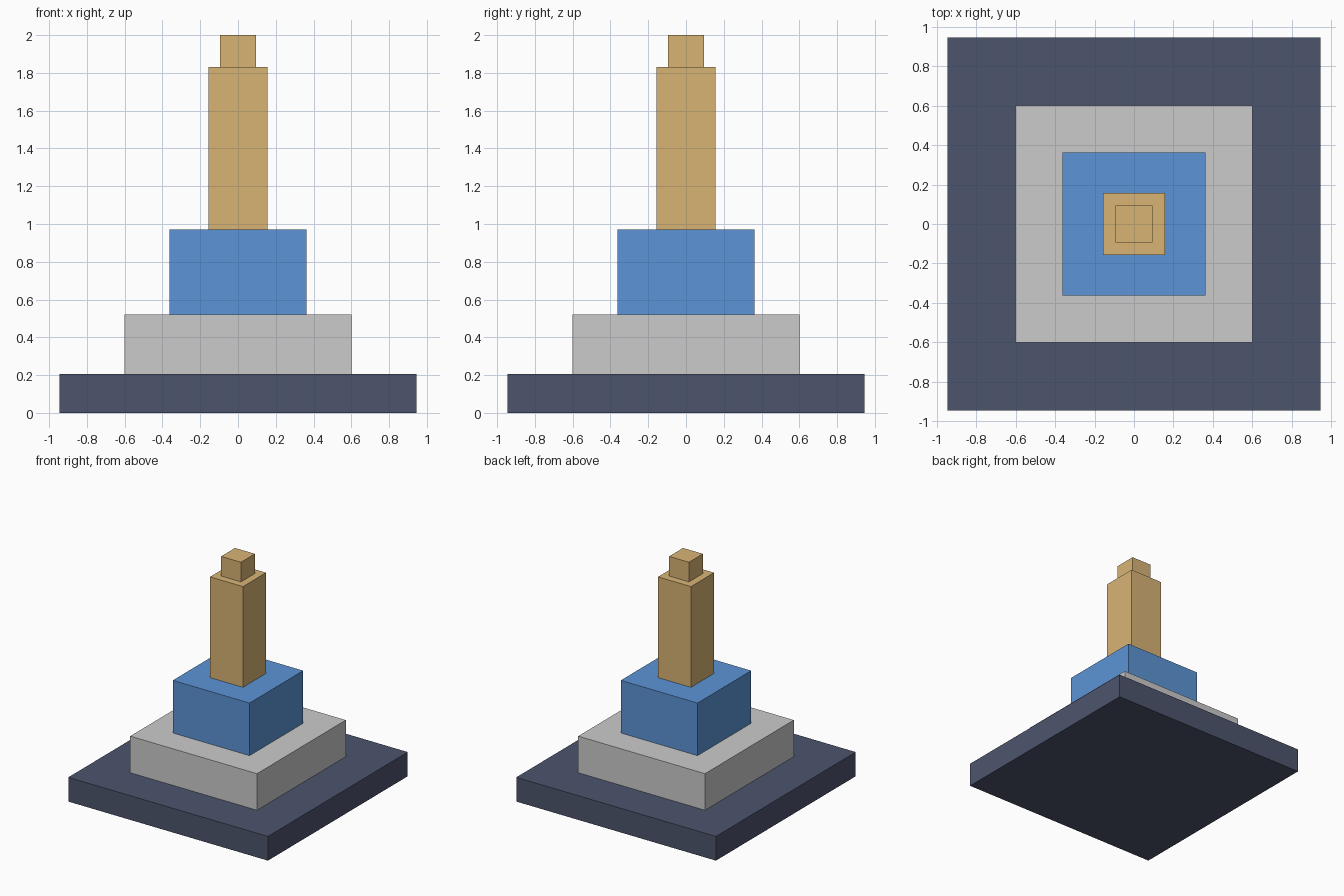
import bpy

if "Cube" in bpy.data.objects:
    bpy.data.objects.remove(bpy.data.objects["Cube"])


def material(name, rgb):
    m = bpy.data.materials.new(name)
    m.diffuse_color = (*rgb, 1.0)
    m.use_nodes = True
    m.node_tree.nodes["Principled BSDF"].inputs["Base Color"].default_value = m.diffuse_color
    return m


def tier(name, half, z0, z1, mat=None):
    """Square block centred on the z axis, from z0 to z1."""
    bpy.ops.mesh.primitive_cube_add(size=1, location=(0, 0, (z0 + z1) / 2))
    ob = bpy.context.object
    ob.name = name
    ob.scale = (2 * half, 2 * half, z1 - z0)
    bpy.ops.object.transform_apply(location=False, rotation=False, scale=True)
    if mat:
        ob.data.materials.append(mat)
    return ob


slate = material("slate", (0.074, 0.091, 0.153))
blue = material("blue", (0.107, 0.296, 0.672))
sand = material("sand", (0.687, 0.456, 0.178))

# Stacked tiers: name, half width, top height, material
tiers = [
    ("base_slab", 0.945, 0.207, slate),
    ("plinth", 0.60, 0.52, None),
    ("pedestal_block", 0.363, 0.97, blue),
    ("column", 0.156, 1.832, sand),
    ("column_cap", 0.094, 2.0, sand),
]
z = 0.0
for name, half, top, mat in tiers:
    tier(name, half, z, top, mat)
    z = top
